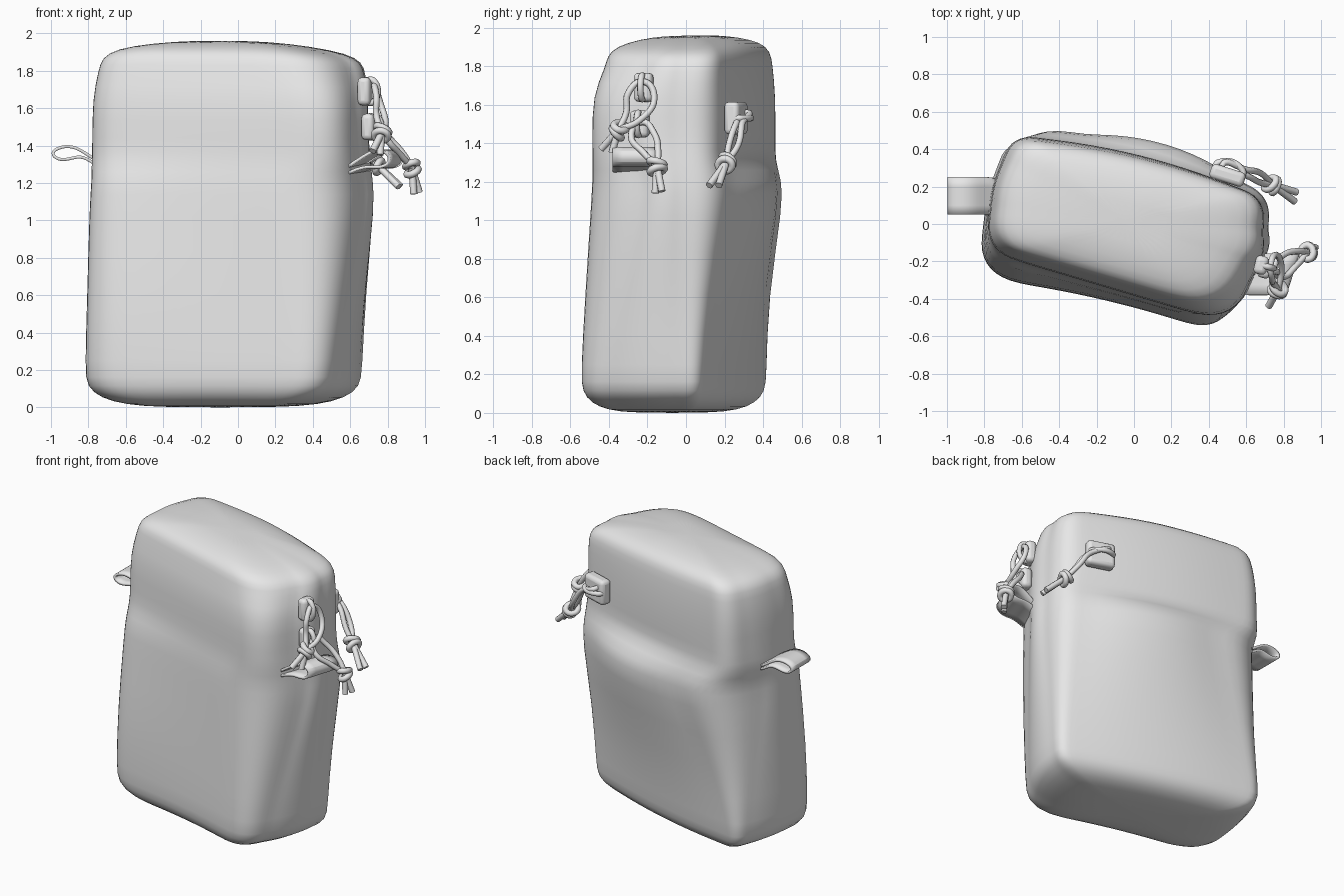
import bpy, bmesh, math
from mathutils import Vector

old = bpy.data.objects.get("Cube")
if old:
    bpy.data.objects.remove(old, do_unlink=True)

grey = bpy.data.materials.new("grey_fabric")
grey.use_nodes = True
grey.diffuse_color = (0.8, 0.8, 0.8, 1)
grey.node_tree.nodes["Principled BSDF"].inputs["Base Color"].default_value = (0.8, 0.8, 0.8, 1)


def finish(obj, angle=50):
    """Apply the colour and smooth shading."""
    obj.data.materials.clear()
    obj.data.materials.append(grey)
    bpy.ops.object.select_all(action='DESELECT')
    obj.select_set(True)
    bpy.context.view_layer.objects.active = obj
    if obj.type == 'CURVE':
        bpy.ops.object.convert(target='MESH')
    bpy.ops.object.shade_smooth_by_angle(angle=math.radians(angle))
    return obj


def mesh_object(name, bm):
    bmesh.ops.recalc_face_normals(bm, faces=bm.faces)
    data = bpy.data.meshes.new(name)
    bm.to_mesh(data)
    bm.free()
    obj = bpy.data.objects.new(name, data)
    bpy.context.collection.objects.link(obj)
    return obj


def curve_object(name, paths, radius, closed=False):
    """Round cord through the given points."""
    data = bpy.data.curves.new(name, 'CURVE')
    data.dimensions = '3D'
    data.bevel_depth = radius
    data.bevel_resolution = 2
    data.resolution_u = 6
    data.use_fill_caps = True
    for path in paths:
        spline = data.splines.new('BEZIER')
        spline.bezier_points.add(len(path) - 1)
        spline.use_cyclic_u = closed
        for point, co in zip(spline.bezier_points, path):
            point.co = co
            point.handle_left_type = point.handle_right_type = 'AUTO'
    obj = bpy.data.objects.new(name, data)
    bpy.context.collection.objects.link(obj)
    return finish(obj)


# Pouch body: rounded four-cornered outlines lofted upwards
def outline(section, scale, steps=5):
    corners, radii, (front, back) = section
    pts = [Vector(c) for c in corners]
    mid = sum(pts, Vector((0, 0))) / 4
    pts = [mid + (p - mid) * scale for p in pts]
    bulges = (front, 0.03, back, 0.015)
    arcs = []
    for i, corner in enumerate(pts):
        before, after = pts[i - 1], pts[(i + 1) % 4]
        a = corner + (before - corner).normalized() * radii[i] * scale
        b = corner + (after - corner).normalized() * radii[i] * scale
        arcs.append([a * (1 - t) ** 2 + corner * 2 * t * (1 - t) + b * t * t
                     for t in (k / steps for k in range(steps + 1))])
    ring = []
    for i, arc in enumerate(arcs):
        start, end = arc[-1], arcs[(i + 1) % 4][0]
        along = (end - start).normalized()
        out = Vector((along.y, -along.x)) * bulges[i] * scale
        ring += arc
        for k in range(1, steps + 1):
            t = k / (steps + 1)
            ring.append(start.lerp(end, t) + out * 4 * t * (1 - t))
    return ring


# Corners run anticlockwise from the front right-hand seam, then radii and bulges
foot = [(-.87, -.26), (.47, -.58), (.69, .07), (-.7, .44)], (.25, .17, .1, .1), (-.02, .04)
thigh = [(-.86, -.26), (.53, -.57), (.71, .1), (-.67, .47)], (.25, .24, .13, .2), (-.02, .06)
belly = [(-.84, -.2), (.59, -.57), (.77, .17), (-.64, .6)], (.22, .36, .2, .4), (-.01, .08)
waist = [(-.82, -.15), (.57, -.55), (.75, .14), (-.68, .5)], (.2, .28, .18, .18), (0, .03)
chest = [(-.82, -.14), (.56, -.55), (.74, .15), (-.66, .5)], (.2, .27, .2, .17), (0, .04)
brim = [(-.79, -.11), (.51, -.49), (.73, .15), (-.63, .48)], (.2, .3, .18, .15), (0, .035)
levels = [
    (0, foot, .42), (.015, foot, .7), (.05, foot, .88), (.11, foot, .985),
    (.2, foot, 1), (.6, thigh, 1), (1.08, belly, 1), (1.21, belly, .985),
    (1.31, waist, 1), (1.42, chest, 1), (1.65, chest, 1), (1.8, brim, 1),
    (1.87, brim, .975), (1.917, brim, .86), (1.945, brim, .6), (1.96, brim, .28),
]
bm = bmesh.new()
rings = []
for z, section, scale in levels:
    lean = max(0, z - 1.65) / .3
    rings.append([bm.verts.new((p.x, p.y, z + lean * (.02 * p.y - .06 * max(0, p.x - .1))))
                  for p in outline(section, scale)])
for low, high in zip(rings, rings[1:]):
    for i in range(len(low)):
        j = (i + 1) % len(low)
        bm.faces.new((low[i], low[j], high[j], high[i]))
bm.faces.new(rings[0][::-1])
bm.faces.new(rings[-1])
body = mesh_object("pouch_body", bm)
sub = body.modifiers.new("smooth", 'SUBSURF')
sub.levels = sub.render_levels = 1
finish(body, 80)


# Webbing loops: a folded ribbon on each side
def ribbon(name, profile, y_near, y_far, skew):
    bm = bmesh.new()
    rows = []
    for x, z in profile:
        rows.append([bm.verts.new((x, y_near, z)), bm.verts.new((x + skew, y_far, z))])
    for a, b in zip(rows, rows[1:]):
        bm.faces.new((a[0], a[1], b[1], b[0]))
    obj = mesh_object(name, bm)
    sub = obj.modifiers.new("round", 'SUBSURF')
    sub.levels = sub.render_levels = 2
    thick = obj.modifiers.new("thickness", 'SOLIDIFY')
    thick.thickness = .016
    thick.offset = 0
    return finish(obj)


ribbon("left_webbing_loop",
       [(-.72, 1.3), (-.79, 1.34), (-.86, 1.39), (-.93, 1.4), (-1, 1.37), (-.98, 1.33),
        (-.92, 1.32), (-.84, 1.35), (-.78, 1.31), (-.72, 1.28)], .05, .25, 0)
ribbon("right_webbing_loop",
       [(.56, 1.27), (.62, 1.31), (.68, 1.35), (.74, 1.38), (.81, 1.36), (.81, 1.3),
        (.75, 1.28), (.69, 1.29), (.62, 1.27), (.56, 1.24)], -.38, -.16, .07)


# Zip pulls: slider, bridge, doubled cord, knot and two tails
def zip_pull(name, base, out, side, size, eye, strands, knot, tails):
    base, out, side, knot, eye = (Vector(v) for v in (base, out, side, knot, eye))
    out.normalize()
    side = (side - out * side.dot(out)).normalized()
    up = out.cross(side)
    # slider plate
    bm = bmesh.new()
    bmesh.ops.create_cube(bm, size=1)
    for v in bm.verts:
        v.co = base + side * v.co.x * size[0] + up * v.co.y * size[1] + out * v.co.z * size[2]
    plate = mesh_object(name + "_slider", bm)
    bevel = plate.modifiers.new("bevel", 'BEVEL')
    bevel.width = .025
    bevel.segments = 3
    finish(plate)
    # bridge arching over the cord
    reach = up * size[1] * .4
    arch = [base - reach, base - reach * .9 + out * .05,
            base + reach * .9 + out * .05, base + reach]
    curve_object(name + "_bridge", [arch], .017)
    # cord loop
    left, right = ([Vector(p) for p in s] for s in strands)
    curve_object(name + "_cord", [[knot] + left + [eye] + right[::-1] + [knot]], .017)
    # tails
    ends = [Vector(t) for t in tails]
    curve_object(name + "_tails", [[knot, knot.lerp(e, .5), e] for e in ends], .019)
    # knot wraps
    axis = (ends[0] + ends[1] - knot * 2).normalized()
    turn = axis.to_track_quat('Z', 'Y')
    for i, shift in enumerate((-.018, .02)):
        wrap = [knot + axis * shift + turn @ Vector(
            (.038 * math.cos(a), .032 * math.sin(a), .012 * math.cos(a + i * 2)))
            for a in (k * math.pi / 4 for k in range(8))]
        curve_object(f"{name}_knot_{i + 1}", [wrap], .019, True)


zip_pull("upper_pull", (.68, -.22, 1.69), (1, -.25, 0), (0, 1, 0), (.1, .15, .07),
         (.73, -.22, 1.72), [[(.74, -.31, 1.56), (.74, -.3, 1.66)],
                             [(.79, -.24, 1.52), (.76, -.165, 1.63)]],
         (.77, -.35, 1.47), [(.72, -.44, 1.37), (.76, -.385, 1.35)])
zip_pull("lower_pull", (.7, -.24, 1.5), (1, -.25, 0), (0, 1, 0), (.1, .14, .07),
         (.75, -.23, 1.51), [[(.87, -.22, 1.35), (.79, -.285, 1.44)],
                             [(.88, -.145, 1.36), (.8, -.165, 1.45)]],
         (.93, -.15, 1.28), [(.94, -.16, 1.14), (.97, -.125, 1.15)])
zip_pull("back_pull", (.5, .26, 1.53), (.3, .95, 0), (0, 0, 1), (.17, .19, .08),
         (.47, .31, 1.56), [[(.68, .22, 1.38), (.6, .26, 1.5)],
                            [(.68, .27, 1.39), (.6, .29, 1.5)]],
         (.74, .21, 1.3), [(.86, .12, 1.18), (.87, .17, 1.18)])
